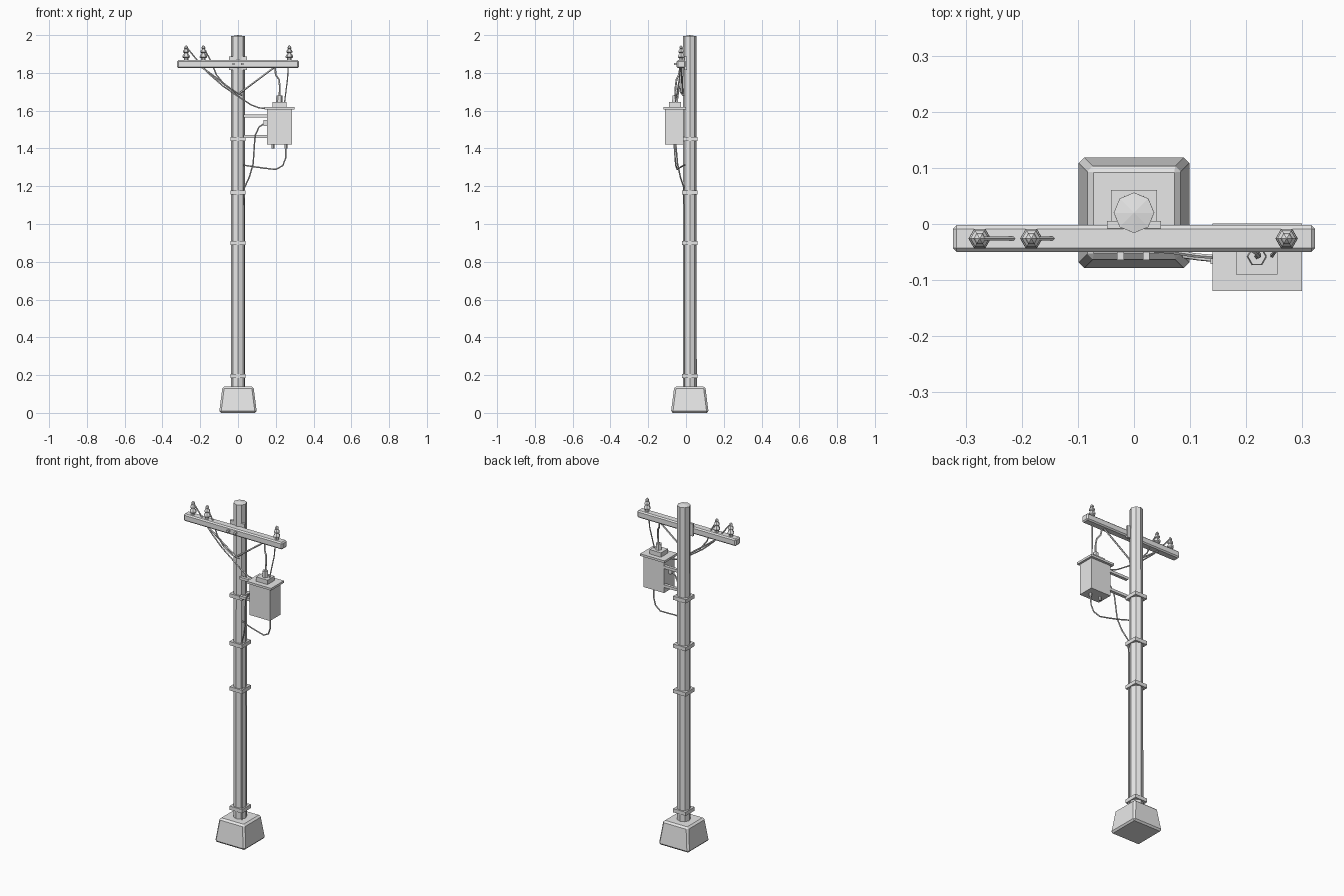
import bpy, bmesh, math
from mathutils import Vector

if "Cube" in bpy.data.objects:
    bpy.data.objects.remove(bpy.data.objects["Cube"], do_unlink=True)

grey = bpy.data.materials.new("plain grey")
grey.use_nodes = True
grey.diffuse_color = (0.8, 0.8, 0.8, 1)
grey.node_tree.nodes["Principled BSDF"].inputs["Base Color"].default_value = (0.8, 0.8, 0.8, 1)

POLE_Y = 0.02
ARM_Y = -0.026


def finish(name, bm):
    bmesh.ops.recalc_face_normals(bm, faces=bm.faces)
    mesh = bpy.data.meshes.new(name)
    bm.to_mesh(mesh)
    bm.free()
    mesh.materials.append(grey)
    obj = bpy.data.objects.new(name, mesh)
    bpy.context.collection.objects.link(obj)
    return obj


def box(name, x, y, z, bevel=0, top_scale=1):
    """Box from (min, max) ranges, optionally tapered and chamfered."""
    bm = bmesh.new()
    bmesh.ops.create_cube(bm, size=1)
    for v in bm.verts:
        if v.co.z > 0:
            v.co.x *= top_scale
            v.co.y *= top_scale
        v.co = Vector([(a + b) / 2 + c * (b - a) for (a, b), c in zip((x, y, z), v.co)])
    if bevel:
        bmesh.ops.bevel(bm, geom=bm.edges[:], offset=bevel, segments=1, affect='EDGES')
    return finish(name, bm)


def lathe(name, x, y, profile, sides):
    """Closed faceted solid from (radius, height) pairs; ends close to a fan."""
    bm = bmesh.new()
    rings = []
    for r, z in profile:
        if r == 0:
            rings.append([bm.verts.new((x, y, z))] * sides)
        else:
            turn = [2 * math.pi * i / sides for i in range(sides)]
            rings.append([bm.verts.new((x + r * math.cos(a), y + r * math.sin(a), z)) for a in turn])
    for low, high in zip(rings, rings[1:]):
        for i in range(sides):
            j = (i + 1) % sides
            corners = dict.fromkeys((low[i], low[j], high[j], high[i]))
            bm.faces.new(list(corners))
    return finish(name, bm)


def cable(name, points, radius=0.004):
    """Thin five-sided tube through the points."""
    bm = bmesh.new()
    pts = [Vector(p) for p in points]
    sides, rings = 5, []
    for i, p in enumerate(pts):
        d = (pts[min(i + 1, len(pts) - 1)] - pts[max(i - 1, 0)]).normalized()
        side = d.cross(Vector((0, 1, 0))).normalized()
        up = d.cross(side)
        turn = [2 * math.pi * k / sides for k in range(sides)]
        rings.append([bm.verts.new(p + radius * (math.cos(a) * side + math.sin(a) * up)) for a in turn])
    for low, high in zip(rings, rings[1:]):
        for k in range(sides):
            m = (k + 1) % sides
            bm.faces.new((low[k], low[m], high[m], high[k]))
    bm.faces.new(rings[0])
    bm.faces.new(rings[-1])
    return finish(name, bm)


# Footing and pole
box("footing", (-0.1, 0.1), (-0.08, 0.12), (0, 0.14), 0.01, 0.82)
lathe("pole", 0, POLE_Y, [(0, 0.12), (0.037, 0.12), (0.036, 1.994), (0, 2.0)], 8)

# Square clamps round the pole
for z in (0.195, 0.9, 1.167, 1.45):
    box("pole_clamp", (-0.041, 0.041), (POLE_Y - 0.041, POLE_Y + 0.041), (z - 0.011, z + 0.011))

# Crossarm with its mounting plate, bolts and braces
box("crossarm", (-0.323, 0.323), (-0.05, -0.002), (1.825, 1.867), 0.007)
box("crossarm_plate", (-0.048, 0.048), (-0.008, 0.005), (1.815, 1.888))
for x in (-0.024, 0.022):
    box("crossarm_bolt", (x - 0.006, x + 0.006), (-0.064, -0.045), (1.841, 1.853))
for side in (-1, 1):
    cable("crossarm_brace", [(side * 0.19, -0.024, 1.828), (side * 0.005, -0.018, 1.69)], 0.005)

# Insulators with two skirts
for x in (-0.275, -0.183, 0.272):
    lathe("insulator", x, ARM_Y,
          [(0, 1.86), (0.012, 1.86), (0.012, 1.878), (0.02, 1.883), (0.019, 1.891), (0.009, 1.905),
           (0.017, 1.91), (0.015, 1.918), (0.007, 1.927), (0.011, 1.931), (0.008, 1.94), (0, 1.947)], 6)

# Transformer
box("transformer_body", (0.153, 0.286), (-0.11, -0.014), (1.42, 1.61))
box("transformer_lid", (0.14, 0.299), (-0.119, 0.001), (1.606, 1.619))
box("transformer_cap", (0.182, 0.256), (-0.09, -0.026), (1.615, 1.645))
lathe("transformer_bushing", 0.219, -0.058, [(0, 1.64), (0.018, 1.64), (0.016, 1.68), (0, 1.68)], 6)
box("transformer_side_socket", (0.136, 0.157), (-0.071, -0.057), (1.518, 1.55))
for x in (0.185, 0.253):
    lathe("transformer_foot", x, -0.06, [(0, 1.4), (0.008, 1.4), (0.008, 1.425), (0, 1.425)], 6)

# Arms carrying the transformer
for z in (1.573, 1.462):
    box("transformer_arm", (0.03, 0.16), (-0.03, -0.012), (z - 0.008, z + 0.008))

# Cables
cable("left_outer_cable", [(-0.272, ARM_Y, 1.935), (-0.215, ARM_Y, 1.865), (-0.16, -0.03, 1.8),
      (-0.08, -0.038, 1.73), (0, -0.043, 1.675), (0.07, -0.05, 1.63), (0.11, -0.056, 1.615), (0.16, -0.06, 1.609)])
cable("left_inner_cable", [(-0.181, ARM_Y, 1.93), (-0.145, ARM_Y, 1.865), (-0.115, -0.03, 1.79),
      (-0.07, -0.033, 1.735), (-0.02, -0.03, 1.7), (0.02, -0.015, 1.68)])
cable("right_cable", [(0.27, ARM_Y, 1.92), (0.262, -0.035, 1.77), (0.245, -0.058, 1.635)], 0.0035)
cable("bushing_cable", [(0.219, -0.058, 1.67), (0.222, -0.056, 1.72), (0.218, -0.05, 1.765),
      (0.2, -0.038, 1.79), (0.197, -0.03, 1.83)], 0.005)
cable("lower_cable", [(0.253, -0.06, 1.41), (0.252, -0.058, 1.35), (0.237, -0.054, 1.31), (0.2, -0.046, 1.289),
      (0.14, -0.035, 1.296), (0.09, -0.025, 1.303), (0.03, -0.006, 1.312)])
cable("down_cable", [(0.142, -0.064, 1.534), (0.112, -0.061, 1.515), (0.09, -0.058, 1.47), (0.085, -0.052, 1.4),
      (0.08, -0.045, 1.32), (0.06, -0.03, 1.25), (0.033, -0.01, 1.19), (0.031, -0.008, 1.1), (0.031, -0.008, 0.13)])
